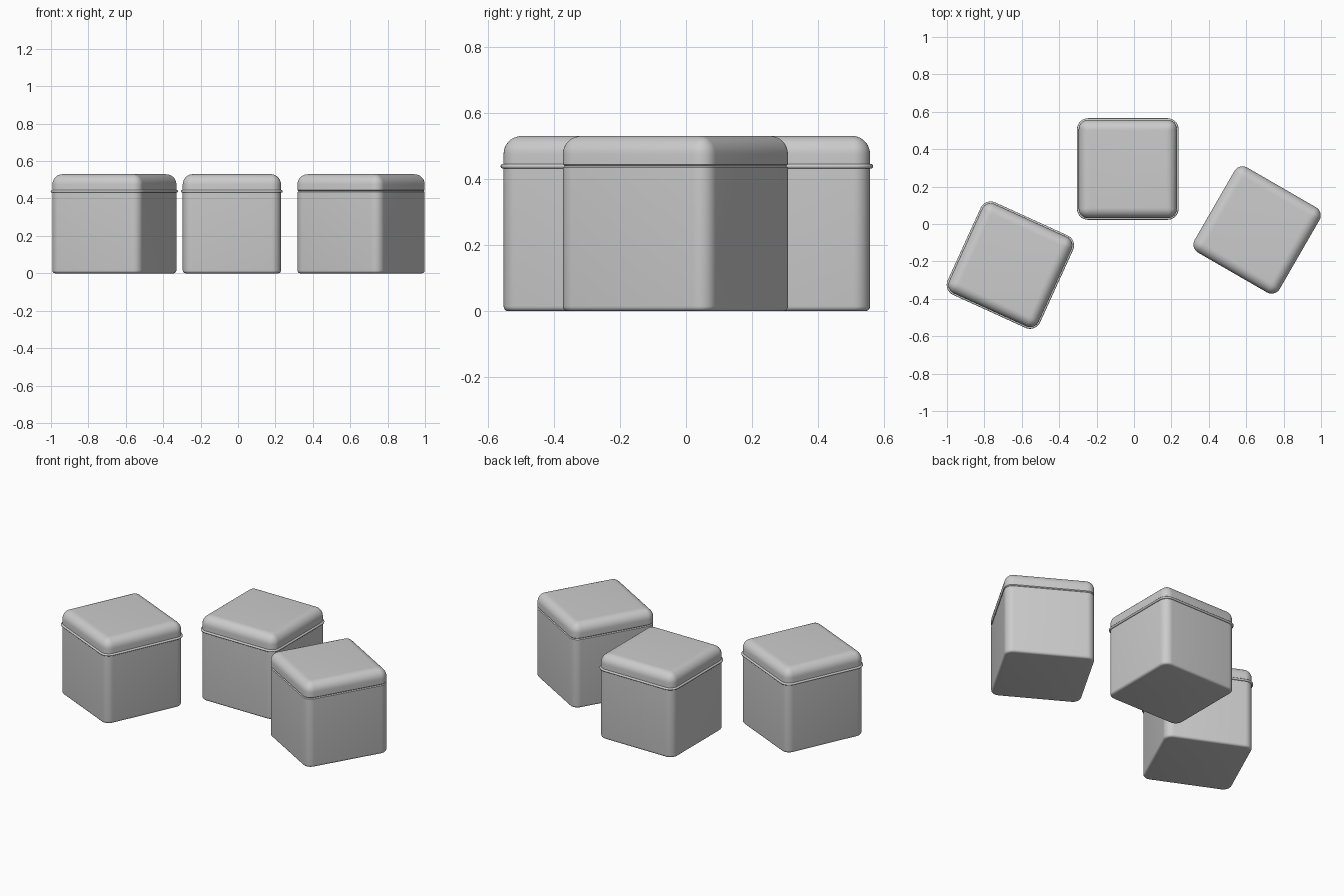
import bpy, bmesh, math

if "Cube" in bpy.data.objects:
    bpy.data.objects.remove(bpy.data.objects["Cube"])

HALF, R = 0.2625, 0.05      # half width and corner radius of the boxes
SEAM, TOP = 0.439, 0.53
STEPS = 8


def outline(inset):
    """Rounded square, moved inward by inset."""
    h, r = HALF - inset, max(R - inset, 0.018)
    pts = []
    for k in range(4):
        a0 = k * math.pi / 2
        mid = a0 + math.pi / 4
        cx = math.copysign(h - r, math.cos(mid))
        cy = math.copysign(h - r, math.sin(mid))
        for i in range(STEPS + 1):
            a = a0 + i / STEPS * math.pi / 2
            pts.append((cx + r * math.cos(a), cy + r * math.sin(a)))
    return pts


def loft(name, profile, place, closed=False):
    """Sweep an (inset, z) profile round the square; cap it unless closed."""
    bm = bmesh.new()
    rings = [[bm.verts.new((x, y, z)) for x, y in outline(d)] for d, z in profile]
    pairs = list(zip(rings, rings[1:]))
    if closed:
        pairs.append((rings[-1], rings[0]))
    for a, b in pairs:
        n = len(a)
        for i in range(n):
            j = (i + 1) % n
            bm.faces.new((a[i], a[j], b[j], b[i]))
    if not closed:
        bm.faces.new(rings[0][::-1])
        bm.faces.new(rings[-1])
    bmesh.ops.recalc_face_normals(bm, faces=bm.faces)
    me = bpy.data.meshes.new(name)
    bm.to_mesh(me)
    bm.free()
    ob = bpy.data.objects.new(name, me)
    bpy.context.collection.objects.link(ob)
    x, y, deg = place
    ob.location = (x, y, 0)
    ob.rotation_euler.z = math.radians(deg)
    bpy.ops.object.select_all(action='DESELECT')
    ob.select_set(True)
    bpy.context.view_layer.objects.active = ob
    bpy.ops.object.shade_smooth_by_angle(angle=math.radians(40))
    return ob


def arc(radius, inset, z, a0, a1, n):
    """Quarter-round pieces of a profile."""
    out = []
    for i in range(n + 1):
        a = math.radians(a0 + (a1 - a0) * i / n)
        out.append((inset - radius * math.cos(a), z + radius * math.sin(a)))
    return out


def box(name, place, rim):
    # body: softly rounded bottom edge and a small break at the seam
    body = arc(0.015, 0.015, 0.015, -90, 0, 5) + [(0, SEAM - 0.005), (0.005, SEAM)]
    loft(name + "_body", body, place)
    # lid: broad rounded top edge
    lid = [(0.005, SEAM), (0, SEAM + 0.005)] + arc(0.055, 0.055, TOP - 0.055, 0, 90, 9)
    loft(name + "_lid", lid, place)
    # thin raised band hiding the seam
    if rim:
        band = arc(0.007, -0.002, SEAM - 0.001, -90, 90, 8)
        band = [(0.006, band[0][1])] + band + [(0.006, band[-1][1])]
        loft(name + "_rim", band, place, closed=True)


box("left_box", (-0.661, -0.22, -24.5), True)
box("middle_box", (-0.033, 0.294, 0), True)
box("right_box", (0.658, -0.032, -30), False)
